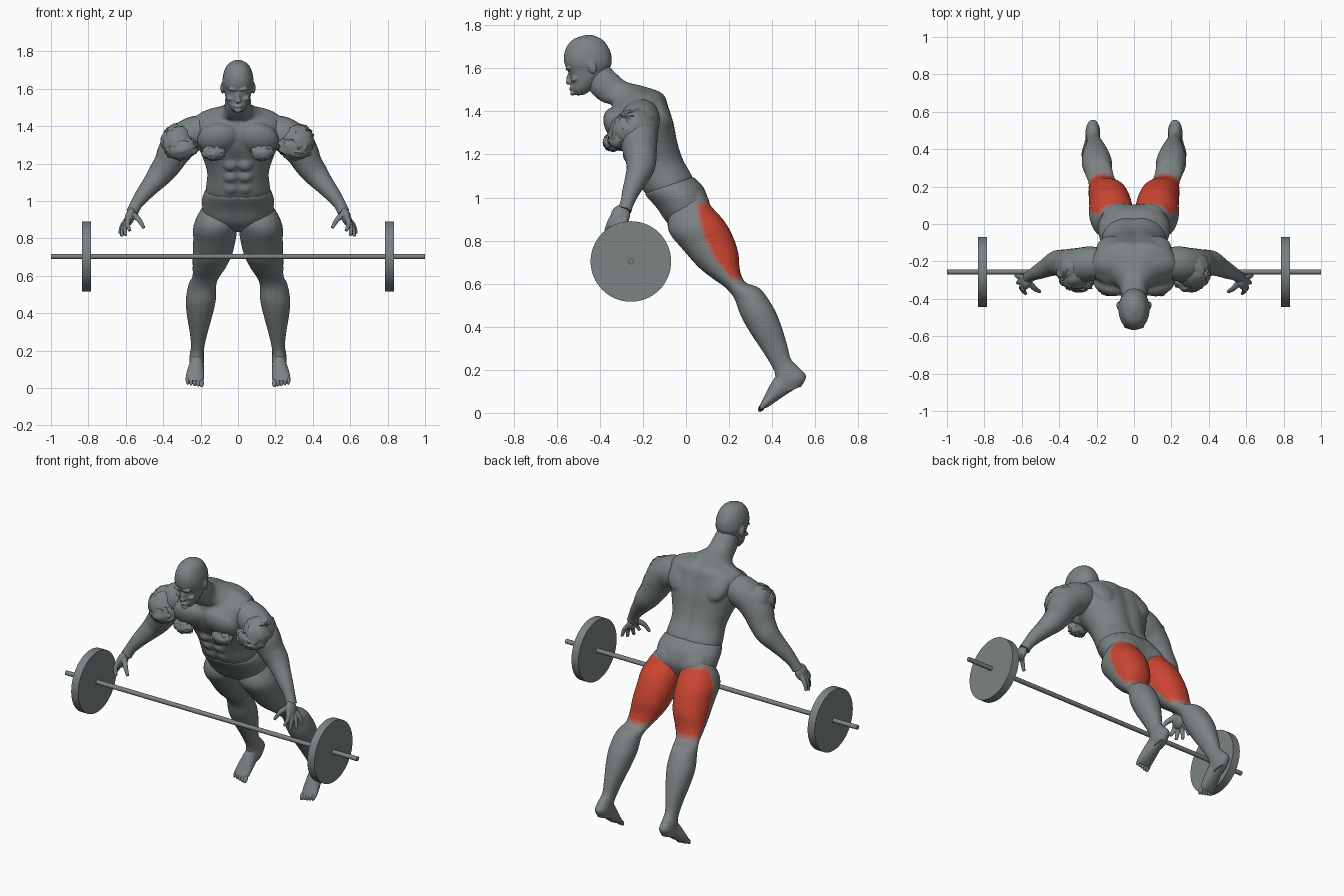
import bpy, bmesh, random
from math import sin, cos, pi, radians
from mathutils import Vector, Matrix

random.seed(4)
if "Cube" in bpy.data.objects:
    bpy.data.objects.remove(bpy.data.objects["Cube"])


def material(name, rgb):
    m = bpy.data.materials.new(name)
    m.use_nodes = True
    m.diffuse_color = (*rgb, 1)
    m.node_tree.nodes["Principled BSDF"].inputs["Base Color"].default_value = (*rgb, 1)
    return m


GREY = material("slate grey", (0.20, 0.225, 0.23))
RED = material("muscle red", (0.60, 0.06, 0.03))
BLEND = material("dusky red", (0.44, 0.12, 0.095))
FADE = material("faded rose grey", (0.29, 0.19, 0.18))
LEAN = radians(30)


def finish(bm, name, mats=(GREY,)):
    bmesh.ops.recalc_face_normals(bm, faces=bm.faces)
    mesh = bpy.data.meshes.new(name)
    bm.to_mesh(mesh)
    bm.free()
    for m in mats:
        mesh.materials.append(m)
    ob = bpy.data.objects.new(name, mesh)
    bpy.context.collection.objects.link(ob)
    bpy.ops.object.select_all(action="DESELECT")
    ob.select_set(True)
    bpy.context.view_layer.objects.active = ob
    bpy.ops.object.shade_smooth_by_angle(angle=radians(50))
    return ob


def fuse(shapes, name, voxel, passes):
    """Melt overlapping shapes into one soft skin."""
    whole = bmesh.new()
    for bm in shapes:
        bmesh.ops.recalc_face_normals(bm, faces=bm.faces)
        mesh = bpy.data.meshes.new("piece")
        bm.to_mesh(mesh)
        bm.free()
        whole.from_mesh(mesh)
        bpy.data.meshes.remove(mesh)
    ob = finish(whole, name)
    remesh = ob.modifiers.new("Skin", "REMESH")
    remesh.mode = "VOXEL"
    remesh.voxel_size = voxel
    remesh.use_smooth_shade = True
    soften = ob.modifiers.new("Soften", "SMOOTH")
    soften.factor = 0.5
    soften.iterations = passes


def spline(rows, steps):
    """Catmull-Rom interpolation through rows of numbers."""
    out = []
    for i in range(len(rows) - 1):
        a, b, c, d = (Vector(rows[max(0, min(j, len(rows) - 1))]) for j in range(i - 1, i + 3))
        for k in range(steps):
            t = k / steps
            out.append(b + (c - a) * t / 2 + (a - b * 2.5 + c * 2 - d / 2) * t * t
                       + ((b - c) * 1.5 + (d - a) / 2) * t ** 3)
    return out + [Vector(rows[-1])]


def skin(rings):
    bm = bmesh.new()
    rings = [[bm.verts.new(p) for p in r] for r in rings]
    n = len(rings[0])
    for a, b in zip(rings, rings[1:]):
        for i in range(n):
            bm.faces.new((a[i], a[(i + 1) % n], b[(i + 1) % n], b[i]))
    bm.faces.new(rings[0])
    bm.faces.new(rings[-1])
    return bm


def loft(rows, side=1, steps=6, n=36, groove=0.0):
    """Rows: front y, front z, back y, back z, centre x, half width."""
    rings = []
    for fy, fz, by, bz, cx, w in spline(rows, steps):
        ring = []
        for i in range(n):
            s, c = sin(2 * pi * i / n), cos(2 * pi * i / n)
            # slightly squared section with a shallow midline furrow
            c *= 1 - groove * max(0, 1 - abs(s) * 4)
            s = abs(s) ** 0.9 * (1 if s > 0 else -1)
            ring.append((side * (cx + w * s), (fy + by) / 2 + (fy - by) / 2 * c,
                         (fz + bz) / 2 + (fz - bz) / 2 * c))
        rings.append(ring)
    return skin(rings)


def tube(rows, side=1, steps=5, n=20):
    """Rows: x, y, z, radius."""
    pts = spline(rows, steps)
    rings = []
    for i, p in enumerate(pts):
        d = (pts[min(i + 1, len(pts) - 1)] - pts[max(i - 1, 0)]).to_3d().normalized()
        u = d.cross(Vector((0, 1, 0))).normalized()
        v = d.cross(u)
        ring = [p.to_3d() + (u * cos(2 * pi * k / n) + v * sin(2 * pi * k / n)) * p[3] for k in range(n)]
        rings.append([(side * q.x, q.y, q.z) for q in ring])
    return skin(rings)


def blob(loc, size, tilt=LEAN, roll=0.0, ragged=0.0):
    """Ellipsoid muscle; ragged ones get torn, folded surfaces."""
    bm = bmesh.new()
    bmesh.ops.create_uvsphere(bm, u_segments=24, v_segments=14, radius=1)
    for v in bm.verts:
        v.co *= 1 + random.uniform(-ragged, ragged)
    m = (Matrix.Translation(loc) @ Matrix.Rotation(tilt, 4, "X") @ Matrix.Rotation(roll, 4, "Y")
         @ Matrix.Diagonal((*size, 1)))
    bmesh.ops.transform(bm, matrix=m, verts=bm.verts)
    return bm


# Pelvis, then torso with neck, then head; muscles are melted in below
pelvis = [loft([
    (.01, .83, .08, .88, 0, .06), (-.08, .87, .11, .96, 0, .172), (-.14, .95, .09, 1.04, 0, .193),
    (-.185, 1.0, .055, 1.082, 0, .183), (-.198, 1.022, .04, 1.098, 0, .172)], groove=.06)]
torso = [loft([
    (-.165, .99, .04, 1.06, 0, .165), (-.203, 1.03, .034, 1.10, 0, .172),
    (-.245, 1.12, -.01, 1.18, 0, .165), (-.285, 1.20, -.035, 1.26, 0, .188),
    (-.345, 1.29, -.05, 1.34, 0, .222), (-.36, 1.36, -.075, 1.42, 0, .24),
    (-.35, 1.41, -.105, 1.485, 0, .22), (-.35, 1.43, -.20, 1.52, 0, .125),
    (-.39, 1.44, -.275, 1.54, 0, .078), (-.44, 1.48, -.328, 1.585, 0, .07),
    (-.47, 1.53, -.37, 1.63, 0, .06)], groove=.09)]
head = [loft([
    (-.505, 1.473, -.47, 1.478, 0, .022), (-.53, 1.495, -.42, 1.515, 0, .047),
    (-.535, 1.53, -.385, 1.56, 0, .064), (-.543, 1.575, -.355, 1.60, 0, .074),
    (-.565, 1.625, -.345, 1.63, 0, .083), (-.562, 1.68, -.352, 1.68, 0, .078),
    (-.53, 1.73, -.385, 1.73, 0, .056), (-.47, 1.754, -.43, 1.754, 0, .016)]),
    blob((0, -.542, 1.555), (.012, .013, .032), tilt=radians(-12)),
    blob((0, -.545, 1.535), (.020, .013, .011)),
    blob((0, -.532, 1.507), (.024, .012, .009)),
    blob((0, -.525, 1.485), (.022, .014, .012))]

for side, tag in ((1, "left_"), (-1, "right_")):
    # Brow, cheekbone and ear
    head += [blob((side * .03, -.548, 1.597), (.028, .012, .008), tilt=0, roll=-side * .15),
             blob((side * .043, -.518, 1.55), (.020, .018, .013)),
             blob((side * .083, -.435, 1.605), (.011, .020, .032), tilt=radians(15))]

    # Chest, shoulder blade, trapezius, belly and seat muscles
    torso += [blob((side * .108, -.315, 1.335), (.112, .062, .088), roll=side * .25),
              blob((side * .115, -.125, 1.40), (.085, .045, .10)),
              blob((side * .11, -.235, 1.452), (.13, .07, .042), roll=side * .22)]
    for k in range(3):
        torso.append(blob((side * .038, -.2 - .034 * k, 1.065 + .062 * k), (.037, .024, .032)))
    pelvis.append(blob((side * .083, .045, .975), (.085, .062, .082)))
    finish(blob((side * .13, -.34, 1.258), (.062, .045, .042), ragged=.13), tag + "chest_folds")

    # Arm with torn upper-arm folds
    finish(tube([
        (.15, -.21, 1.385, .078), (.23, -.212, 1.362, .092), (.29, -.22, 1.325, .093),
        (.34, -.22, 1.265, .088), (.375, -.212, 1.20, .076), (.415, -.21, 1.145, .067),
        (.46, -.23, 1.09, .053), (.51, -.255, 1.03, .041), (.545, -.272, .98, .032),
        (.565, -.285, .94, .032)], side), tag + "arm")
    finish(blob((side * .318, -.25, 1.315), (.092, .11, .092), roll=side * .7, ragged=.08),
           tag + "upper_arm_folds")
    finish(blob((side * .30, -.305, 1.28), (.088, .058, .058), roll=side * .2, ragged=.12),
           tag + "biceps_folds")

    # Hand
    hand = [blob((side * .578, -.305, .915), (.026, .045, .052), tilt=radians(-15), roll=-side * .3),
            tube([(.565, -.31, .93, .018), (.53, -.345, .90, .014), (.503, -.362, .855, .009)], side, n=10)]
    for k, tip in enumerate([(.632, -.275, .825), (.622, -.315, .81), (.602, -.35, .815), (.578, -.372, .84)]):
        base = Vector((.588, -.285 - .019 * k, .905))
        mid = base.lerp(Vector(tip), .5) + Vector((.008, 0, .004))
        hand.append(tube([(*base, .0145), (*mid, .013), (*tip, .009)], side, n=10))
    fuse(hand, tag + "hand", .0035, 2)

    # Leg, with the back of the thigh coloured and faded at its rim
    bm = loft([
        (-.07, .94, .085, 1.0, .10, .085), (-.085, .875, .125, .95, .112, .108),
        (-.07, .825, .178, .89, .122, .117), (-.02, .765, .217, .82, .126, .113),
        (.06, .675, .242, .745, .138, .104), (.13, .62, .25, .665, .155, .087),
        (.185, .58, .275, .608, .172, .072), (.225, .53, .345, .575, .190, .074),
        (.255, .45, .405, .49, .199, .080), (.30, .37, .44, .41, .205, .068),
        (.36, .28, .468, .32, .21, .048), (.405, .205, .487, .25, .215, .036),
        (.415, .165, .53, .205, .22, .037), (.41, .12, .557, .168, .22, .039),
        (.435, .085, .535, .122, .22, .028)], side, steps=9, n=64)
    for f in bm.faces:
        c = f.calc_center_median()
        depth = min(c.y - .045 - 1.3 * max(0, .97 - c.z) ** 2, (c.z - .605) * .7, (.985 - c.z) * 1.2)
        f.material_index = 0 if depth < 0 else 3 if depth < .011 else 2 if depth < .022 else 1
    finish(bm, tag + "leg", (GREY, RED, BLEND, FADE))

    # Foot and toes
    finish(loft([(.435, .19, .53, .125, .22, .032), (.405, .155, .48, .095, .222, .039),
                 (.378, .105, .425, .058, .228, .047), (.355, .06, .385, .03, .232, .049),
                 (.345, .04, .37, .022, .233, .044)], side), tag + "foot")
    for k in range(5):
        finish(blob((side * (.195 + .0185 * k), .352 + .002 * k, .026 + .003 * k),
                    (.013 - .001 * k, .013, .024), tilt=radians(-35)), tag + "toe_%d" % (k + 1))

fuse(pelvis, "pelvis", .008, 6)
fuse(torso, "torso", .008, 8)
fuse(head, "head", .0045, 4)


# Barbell
def rod(name, x, radius, length, sides):
    bm = bmesh.new()
    bmesh.ops.create_cone(bm, cap_ends=True, segments=sides, radius1=radius, radius2=radius, depth=length)
    m = Matrix.Translation((x, -.256, .703)) @ Matrix.Rotation(pi / 2, 4, "Y")
    bmesh.ops.transform(bm, matrix=m, verts=bm.verts)
    finish(bm, name)


rod("bar", 0, .0135, 2.0, 12)
for side, tag in ((1, "left_"), (-1, "right_")):
    rod(tag + "weight_plate", side * .81, .187, .048, 64)
